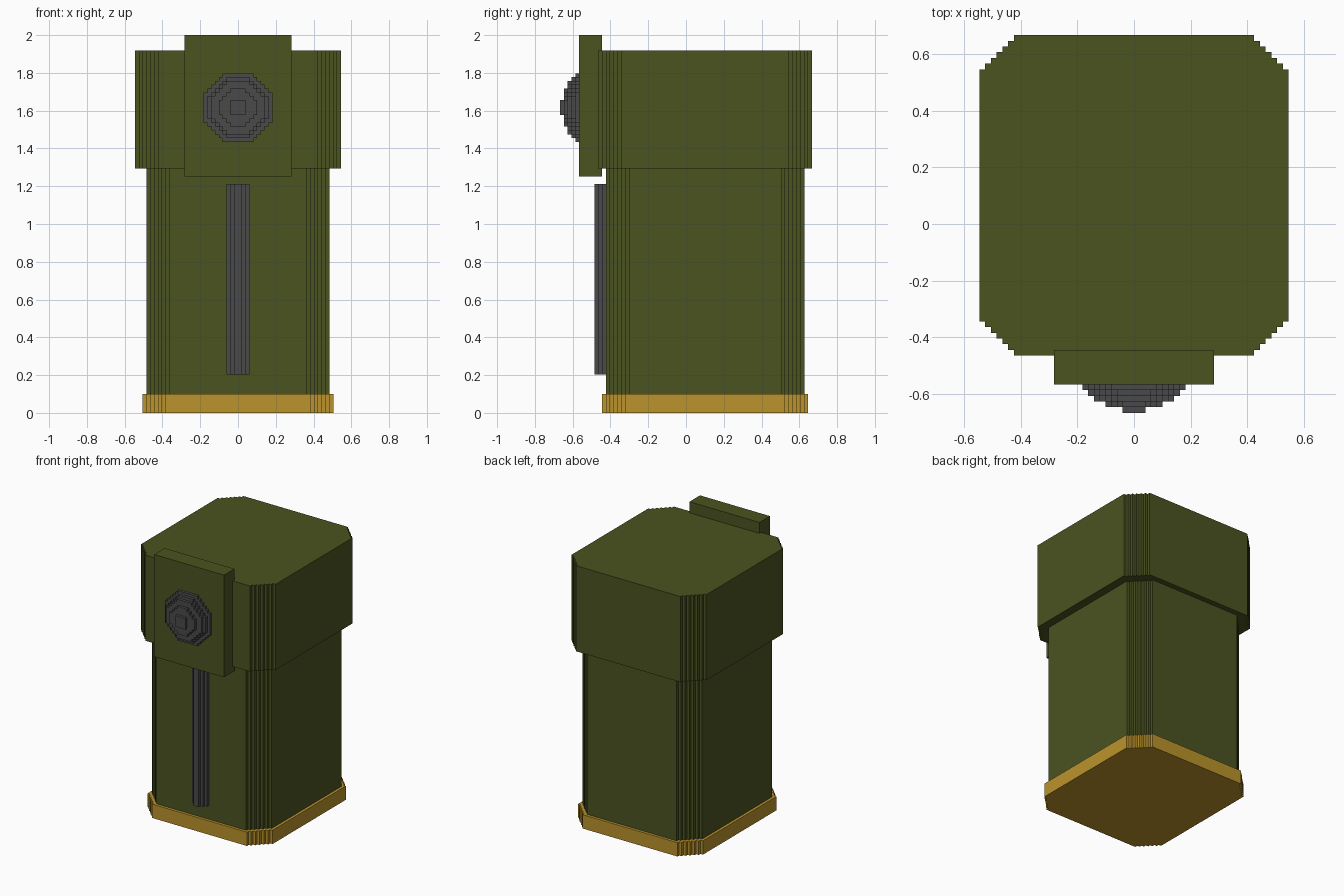
import bpy
import bmesh

if "Cube" in bpy.data.objects:
    bpy.data.objects.remove(bpy.data.objects["Cube"], do_unlink=True)

U = 2 / 99        # size of one block
DEPTH = 66        # overall depth in blocks


def material(name, rgb):
    m = bpy.data.materials.new(name)
    m.use_nodes = True
    m.diffuse_color = (*rgb, 1)
    m.node_tree.nodes["Principled BSDF"].inputs["Base Color"].default_value = (*rgb, 1)
    return m


green = material("olive green", (0.070, 0.087, 0.0144))
gold = material("brass", (0.497, 0.292, 0.025))
grey = material("dark grey", (0.0685, 0.0685, 0.0685))


def stair_outline(u0, u1, v0, v1, steps):
    """Counter-clockwise rectangle whose corners are cut into unit stairs."""
    pts = []
    corners = ((u1, v0, -1, 1), (u1, v1, -1, -1), (u0, v1, 1, -1), (u0, v0, 1, 1))
    for n, (u, v, du, dv) in enumerate(corners):
        stair = []
        for k in range(steps + 1):
            stair.append((u + du * (steps - k), v + dv * k))
            if k < steps:
                stair.append((u + du * (steps - k), v + dv * (k + 1)))
        if n % 2:
            stair.reverse()
        pts += stair
    return pts


def prism(bm, outline, start, end, place):
    """Extrude an outline between two levels; place maps (u, v, level) to xyz."""
    rings = [[bm.verts.new([c * U for c in place(u, v, w)]) for u, v in outline]
             for w in (start, end)]
    bm.faces.new(rings[0][::-1])
    bm.faces.new(rings[1])
    n = len(outline)
    for i in range(n):
        j = (i + 1) % n
        bm.faces.new((rings[0][i], rings[0][j], rings[1][j], rings[1][i]))


def upright(u, v, w):
    return u, v - DEPTH / 2, w


def facing(u, v, w):
    return u, w - DEPTH / 2, v


def build(name, mat, prisms):
    bm = bmesh.new()
    for p in prisms:
        prism(bm, *p)
    bmesh.ops.recalc_face_normals(bm, faces=bm.faces)
    mesh = bpy.data.meshes.new(name)
    bm.to_mesh(mesh)
    bm.free()
    mesh.materials.append(mat)
    bpy.context.collection.objects.link(bpy.data.objects.new(name, mesh))


# Case: base band, body and overhanging lid, all with stepped corners
for name, mat, half, front, back, low, high in (
        ("base_band", gold, 25, 11, 65, 0, 5),
        ("body", green, 24, 12, 64, 5, 64),
        ("lid", green, 27, 10, 66, 64, 95)):
    build(name, mat, [(stair_outline(-half, half, front, back, 6), low, high, upright)])

# Front flap plate
build("front_flap", green,
      [([(-14, 5), (14, 5), (14, 11), (-14, 11)], 62, 99, upright)])

# Domed stud made of stacked stepped discs
MID = 80
discs = ((9, 5), (8, 5), (7, 4), (5, 3), (2, 0))
build("stud", grey,
      [(stair_outline(-h, h, MID - h, MID + h, s) if s else
        [(-h, MID - h), (h, MID - h), (h, MID + h), (-h, MID + h)],
        4 - i, 5 - i, facing) for i, (h, s) in enumerate(discs)])

# Rounded strap running down the front
strap = [(-3, 12), (-3, 11), (-2, 11), (-2, 10), (-1, 10), (-1, 9),
         (1, 9), (1, 10), (2, 10), (2, 11), (3, 11), (3, 12)]
build("strap", grey, [(strap, 10, 60, upright)])
